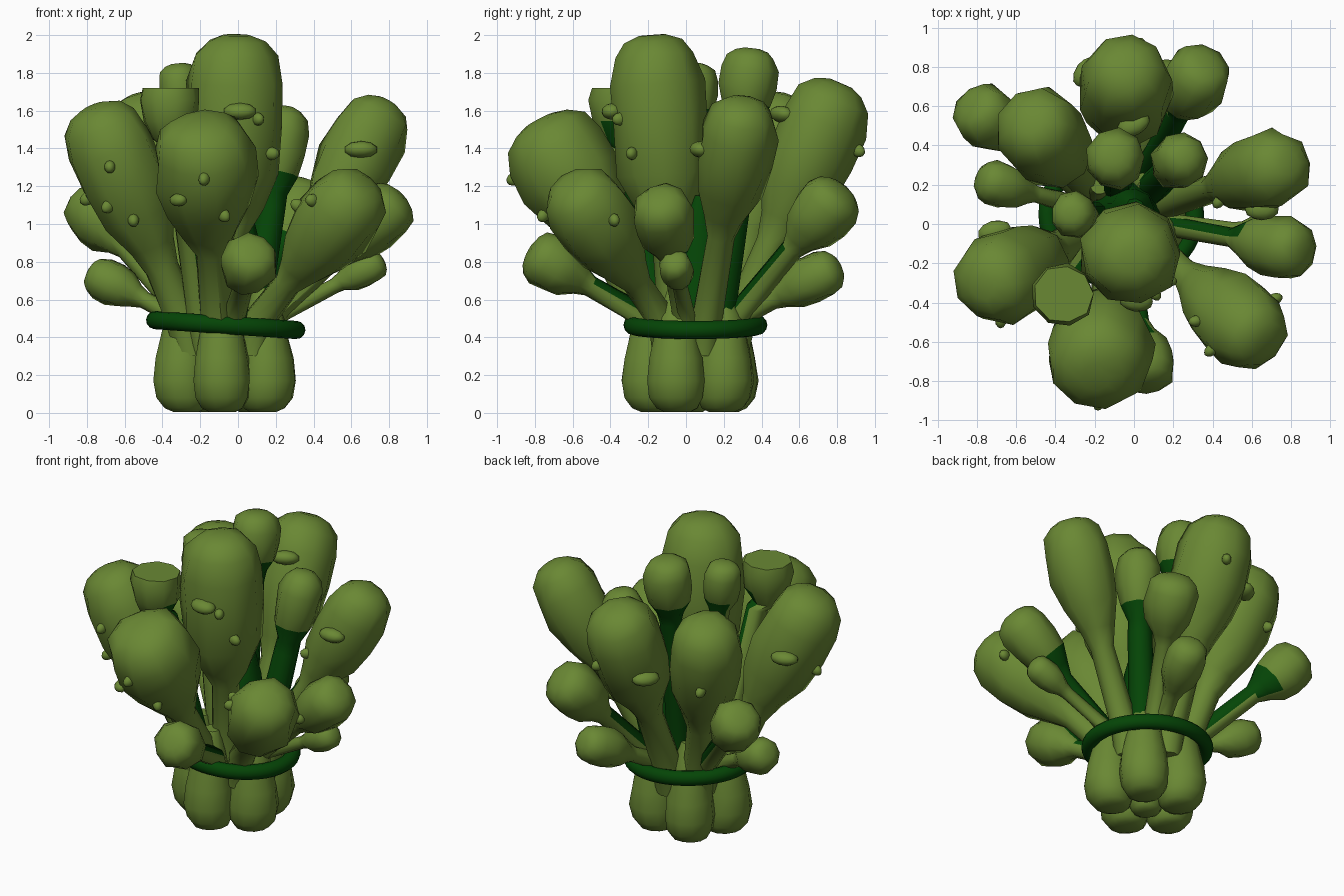
import bpy, bmesh, math, random
from mathutils import Vector
from mathutils.bvhtree import BVHTree

random.seed(4)
if "Cube" in bpy.data.objects:
    bpy.data.objects.remove(bpy.data.objects["Cube"])


def material(name, rgb):
    m = bpy.data.materials.new(name)
    m.use_nodes = True
    m.diffuse_color = (*rgb, 1)
    m.node_tree.nodes["Principled BSDF"].inputs["Base Color"].default_value = (*rgb, 1)
    return m


OLIVE = material("olive green", (0.143, 0.246, 0.034))
DARK = material("dark green", (0.0015, 0.06, 0.002))
CENTRE = Vector((-0.065, 0.035, 0))
UP = Vector((0, 0, 1))


def finish(name, bm, mats, angle=50):
    bmesh.ops.recalc_face_normals(bm, faces=bm.faces)
    mesh = bpy.data.meshes.new(name)
    bm.to_mesh(mesh)
    bm.free()
    for m in mats:
        mesh.materials.append(m)
    obj = bpy.data.objects.new(name, mesh)
    bpy.context.collection.objects.link(obj)
    bpy.ops.object.select_all(action='DESELECT')
    obj.select_set(True)
    bpy.context.view_layer.objects.active = obj
    bpy.ops.object.shade_smooth_by_angle(angle=math.radians(angle))


def loft(rings, sides, jitter=0.0):
    """Skin rings of (centre, axis, radius) and cap both ends."""
    bm = bmesh.new()
    loops = []
    for centre, axis, radius in rings:
        u = axis.cross(Vector((0.31, 0.95, 0.02))).normalized()
        v = axis.cross(u).normalized()
        loop = []
        for i in range(sides):
            a = math.tau * i / sides
            r = radius * (1 + random.uniform(-jitter, jitter))
            loop.append(bm.verts.new(centre + (u * math.cos(a) + v * math.sin(a)) * r))
        loops.append(loop)
    for low, high in zip(loops, loops[1:]):
        for i in range(sides):
            j = (i + 1) % sides
            bm.faces.new((low[i], low[j], high[j], high[i]))
    bm.faces.new(loops[0][::-1])
    bm.faces.new(loops[-1])
    bmesh.ops.recalc_face_normals(bm, faces=bm.faces)
    return bm


# Head outline: (share of head length back from the tip, share of head radius)
CROWN = [(0.45, 1.0), (0.24, 0.99), (0.1, 0.84), (0.03, 0.58), (0, 0.28)]
ROUND = [(0.85, 0.54), (0.66, 0.86)] + CROWN
BROAD = [(0.88, 0.6), (0.7, 0.93)] + CROWN
FLAT = [(0.85, 0.6), (0.55, 0.92), (0.2, 1.02), (0, 0.95)]
# Sides on which a neck is dark
ALL_ROUND, ABOVE = Vector((0, 0, 0)), UP
BACK, LEFT = Vector((0, 1, 0)), Vector((1, 0, 0))


def stalk(name, tip, radius, length, neck, outline=ROUND, dark=None):
    tip = Vector(tip)
    out = Vector((tip.x, tip.y, 0)) - CENTRE
    spread = min(0.25, out.length * 0.45)
    out.normalize()
    foot = CENTRE + out * spread * 0.8 + UP * 0.3
    bend = CENTRE + out * spread + UP * 0.5
    axis = (tip - bend).normalized()
    head_axis = UP if outline is FLAT else axis
    rings = [(foot, UP, neck * 1.1), (bend, axis, neck * 1.1), (tip - axis * length, axis, neck)]
    rings += [(tip - head_axis * length * d, head_axis, radius * r) for d, r in outline]
    bm = loft(rings, 9, 0.06)
    if dark is not None:
        for f in bm.faces:
            along = (f.calc_center_median() - bend).dot(axis)
            on_neck = 0 < along < (tip - bend).length - length * 0.7
            f.material_index = int(on_neck and f.normal.dot(dark) >= 0.25 * dark.length)
    tree = BVHTree.FromBMesh(bm)
    finish(name, bm, [OLIVE, DARK])
    return tree


stalks = {
    "tall_centre_stalk": ((-0.01, -0.18, 2.0), 0.26, 1.05, 0.085, BROAD),
    "front_stalk": ((-0.2, -0.78, 1.55), 0.27, 0.8, 0.09),
    "right_front_stalk": ((-0.77, -0.32, 1.62), 0.24, 0.95, 0.09),
    "right_back_stalk": ((-0.53, 0.52, 1.68), 0.23, 0.9, 0.085),
    "back_stalk": ((-0.04, 0.82, 1.745), 0.235, 0.92, 0.085),
    "left_stalk": ((0.79, 0.31, 1.65), 0.205, 0.82, 0.075),
    "left_front_stalk": ((0.67, -0.62, 1.22), 0.22, 0.76, 0.075),
    "right_low_stalk": ((-0.84, 0.61, 1.15), 0.16, 0.42, 0.06, ROUND, LEFT),
    "left_low_stalk": ((0.87, -0.14, 1.15), 0.16, 0.52, 0.05, ROUND, BACK),
    "inner_right_stalk": ((-0.32, 0.05, 1.85), 0.12, 0.38, 0.06, ROUND, BACK),
    "front_small_stalk": ((0.08, -0.83, 0.86), 0.15, 0.38, 0.055, ROUND, ABOVE),
    "back_left_stalk": ((0.37, 0.83, 1.19), 0.165, 0.45, 0.06, ROUND, ABOVE),
    "back_small_stalk": ((0.21, 0.81, 0.78), 0.13, 0.42, 0.05),
    "right_small_stalk": ((-0.79, 0.23, 0.75), 0.115, 0.34, 0.045),
    "left_small_stalk": ((0.77, -0.06, 0.81), 0.09, 0.3, 0.04),
    "inner_left_stalk": ((0.26, 0.35, 1.62), 0.14, 0.55, 0.075, ROUND, ALL_ROUND),
    "inner_back_stalk": ((-0.1, 0.35, 1.93), 0.15, 0.45, 0.07, ROUND, ALL_ROUND),
    "cut_stalk": ((-0.36, -0.36, 1.72), 0.155, 0.32, 0.07, FLAT, LEFT),
}
surfaces = {name: stalk(name, *spec) for name, spec in stalks.items()}


# Small buds and scale leaves sitting on the heads
def bud(name, owner, near, size):
    point, normal, _, _ = surfaces[owner].find_nearest(Vector(near))
    bm = bmesh.new()
    bmesh.ops.create_icosphere(bm, subdivisions=2, radius=1)
    turn = normal.to_track_quat('Z', 'Y')
    for v in bm.verts:
        v.co = turn @ Vector(a * b for a, b in zip(v.co, size)) + point
    finish(name, bm, [OLIVE])


BUD = (0.03, 0.035, 0.045)
LEAF = (0.09, 0.045, 0.06)
buds = [
    ("tall_centre_stalk", (0.14, -0.42, 1.55), BUD),
    ("tall_centre_stalk", (0, -0.46, 1.59), LEAF),
    ("tall_centre_stalk", (0.24, -0.35, 1.36), BUD),
    ("front_stalk", (-0.19, -0.95, 1.22), BUD),
    ("front_stalk", (-0.31, -0.8, 1.13), (0.055, 0.035, 0.04)),
    ("front_stalk", (-0.08, -0.75, 1.05), BUD),
    ("right_front_stalk", (-0.68, -0.5, 1.3), BUD),
    ("right_front_stalk", (-0.68, -0.4, 1.1), BUD),
    ("right_front_stalk", (-0.55, -0.45, 1.0), BUD),
    ("right_front_stalk", (-0.72, 0, 1.27), LEAF),
    ("right_front_stalk", (-0.85, -0.25, 1.1), BUD),
    ("left_front_stalk", (0.28, -0.5, 1.12), BUD),
    ("left_front_stalk", (0.42, -0.62, 1.12), BUD),
    ("left_front_stalk", (0.72, -0.38, 1.02), BUD),
    ("left_stalk", (0.65, 0.05, 1.4), LEAF),
    ("left_stalk", (0.42, 0.1, 1.2), BUD),
    ("back_stalk", (0.05, 0.95, 1.37), BUD),
    ("back_stalk", (-0.3, 0.82, 1.3), LEAF),
    ("back_stalk", (0, 0.46, 1.6), LEAF),
    ("right_back_stalk", (-0.55, 0.7, 1.22), BUD),
]
for n, (owner, near, size) in enumerate(buds, 1):
    bud(f"bud_{n}", owner, near, size)

# Swollen stalk ends below the band: (height, share of radius, distance out)
FOOT = [(0.005, 0.45, 0.215), (0.025, 0.72, 0.22), (0.08, 0.93, 0.23), (0.17, 1, 0.238),
        (0.29, 0.92, 0.235), (0.42, 0.76, 0.23), (0.52, 0.64, 0.225), (0.66, 0.35, 0.21)]
for n in range(5):
    a = math.tau * n / 5 - math.radians(95)
    away = Vector((math.cos(a), math.sin(a) * 0.95, 0))
    rings = [(CENTRE + away * d + UP * z, UP, 0.155 * r) for z, r, d in FOOT]
    finish(f"stalk_end_{n + 1}", loft(rings, 12, 0.03), [OLIVE])
rings = [(CENTRE + UP * z, UP, 0.12 * r) for z, r, _ in FOOT]
finish("centre_stalk_end", loft(rings, 12, 0.03), [OLIVE])

# Dark heart of the bunch
core = [(0.08, 0.15), (0.4, 0.19), (0.62, 0.15), (0.95, 0.11), (1.15, 0.05)]
rings = [(CENTRE + UP * z + Vector((0.06, 0.04, 0)) * z, UP, r) for z, r in core]
finish("dark_core", loft(rings, 9, 0.05), [DARK])

# Tilted oval band
bpy.ops.mesh.primitive_torus_add(
    location=(CENTRE.x, 0.05, 0.465), rotation=(0, math.radians(4), 0),
    major_radius=0.375, minor_radius=0.048, major_segments=40, minor_segments=12)
band = bpy.context.object
band.name = "band"
band.scale.y = 0.9
band.data.materials.append(DARK)
bpy.ops.object.shade_smooth_by_angle(angle=math.radians(60))
